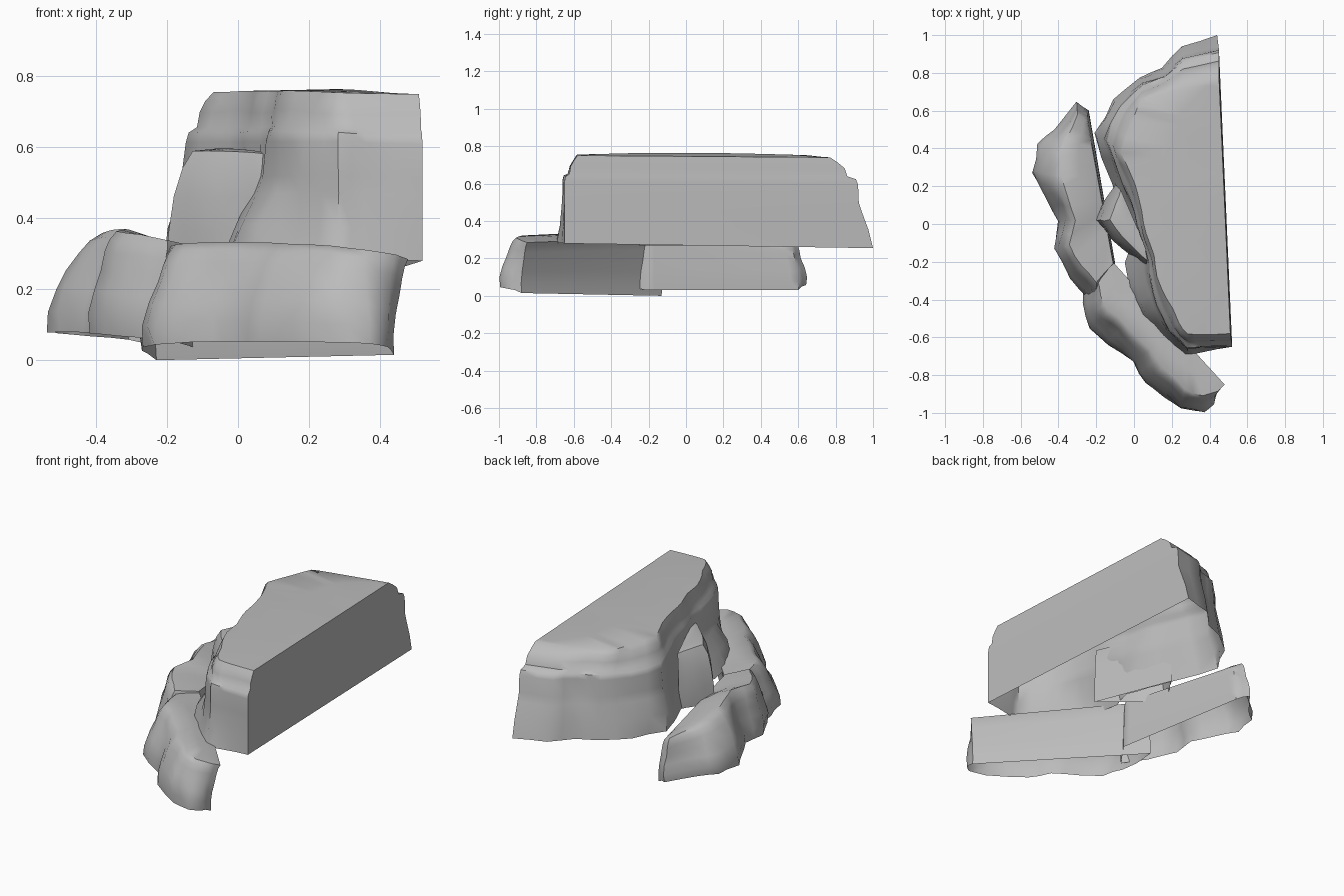
import bpy, bmesh, math
from mathutils import Vector, noise

cube = bpy.data.objects.get("Cube")
if cube:
    bpy.data.objects.remove(cube)

stone = bpy.data.materials.new("grey_stone")
stone.use_nodes = True
GREY = (0.5, 0.5, 0.5, 1)
stone.diffuse_color = GREY
stone.node_tree.nodes["Principled BSDF"].inputs["Base Color"].default_value = GREY
stone.node_tree.nodes["Principled BSDF"].inputs["Roughness"].default_value = 0.9


def resample(points):
    """Add a midpoint to every segment of an outline."""
    pts = [Vector(p) for p in points]
    out = [pts[0]]
    for a, b in zip(pts, pts[1:]):
        out += [(a + b) / 2, b]
    return out


def lerp(a, b, t):
    return a + (b - a) * t


def rock(name, outlines, levels, base, lip, top, hump, rough):
    """Hollow craggy front lofted through plan outlines, with a flat split back.
    levels: (height fraction, position along the outlines);
    base, top: z at both ends; lip, hump: extra z at the middle."""
    outlines = [resample(o) for o in outlines]
    n = len(outlines[0])
    bm = bmesh.new()
    front, back = [], []
    for h, t in levels:
        k = max(0, min(int(t), len(outlines) - 2))
        ring = []
        for i in range(n):
            u = i / (n - 1)
            arc = math.sin(math.pi * u)
            low = lerp(*base, u) + lip * math.sqrt(max(arc, 0))
            high = lerp(*top, u) + hump * arc
            p = lerp(outlines[k][i], outlines[k + 1][i], t - k).to_3d()
            p.z = lerp(low, high, h)
            # rugged displacement, fading out at the back corners
            shake = noise.noise_vector(p * 6) + noise.noise_vector(p * 13) * 0.5
            shake.z *= 0.5 if 0 < h < 1 else 0.1
            ring.append(p + shake * rough * min(1, arc * 3))
        a, b = ring[0], ring[-1]
        front.append([bm.verts.new(p) for p in ring])
        back.append([bm.verts.new(lerp(a, b, i / (n - 1))) for i in range(n)])

    def strip(a, b):
        for i in range(n - 1):
            bm.faces.new((a[i], a[i + 1], b[i + 1], b[i]))

    for k in range(len(levels) - 1):
        strip(front[k], front[k + 1])
        strip(back[k + 1], back[k])
    # gently crowned top
    middle = [bm.verts.new(lerp(f.co, b.co, 0.5) + Vector((0, 0, 0.012 * math.sin(math.pi * i / (n - 1)))))
              for i, (f, b) in enumerate(zip(front[-1], back[-1]))]
    strip(front[-1], middle)
    strip(middle, back[-1])
    bmesh.ops.remove_doubles(bm, verts=bm.verts, dist=0.0005)
    bmesh.ops.recalc_face_normals(bm, faces=bm.faces)
    mesh = bpy.data.meshes.new(name)
    bm.to_mesh(mesh)
    bm.free()
    mesh.materials.append(stone)
    obj = bpy.data.objects.new(name, mesh)
    bpy.context.collection.objects.link(obj)
    bpy.ops.object.select_all(action="DESELECT")
    obj.select_set(True)
    bpy.context.view_layer.objects.active = obj
    bpy.ops.object.shade_smooth_by_angle(angle=math.radians(48))


# tall rear rock: bulging foot, upright waist, stepped ledges up to the crown
rock("upper_rock",
     [[(.52, -.65), (.35, -.67), (.27, -.68), (.15, -.6), (.04, -.48), (-.04, -.33), (-.05, -.2), (0, -.08),
       (-.06, .05), (-.12, .22), (-.21, .48), (-.11, .66), (.03, .78), (.15, .83), (.25, .94), (.44, 1)],
      [(.52, -.65), (.36, -.65), (.28, -.66), (.19, -.56), (.12, -.43), (.09, -.32), (.08, -.2), (.04, -.06),
       (0, .06), (-.06, .22), (-.15, .45), (-.08, .62), (.05, .74), (.16, .79), (.26, .88), (.45, .92)],
      [(.51, -.58), (.37, -.59), (.29, -.58), (.23, -.52), (.16, -.4), (.12, -.28), (.1, -.16), (.07, -.04),
       (.04, .06), (0, .2), (-.06, .38), (-.02, .54), (.04, .65), (.13, .69), (.25, .72), (.45, .77)]],
     [(0, 0), (.2, .3), (.4, .75), (.5, .95), (.7, 1), (.76, 1.08), (.79, 1.38), (.88, 1.48), (.95, 1.75), (1, 2)],
     (.28, .255), .01, (.75, .74), .015, .018)

# slab wedged into the side of the upper rock
rock("wedged_slab",
     [[(.08, -.25), (0, -.18), (-.12, -.08), (-.2, .02), (-.15, .13), (-.1, .21)],
      [(.1, -.21), (.04, -.17), (-.06, -.07), (-.13, .02), (-.1, .11), (-.07, .18)]],
     [(0, 0), (.3, .1), (.6, .3), (.85, .55), (1, 1)],
     (.27, .27), 0, (.58, .58), .01, .012)

RIDGE = [(0, 0), (.2, -.04), (.42, .12), (.62, .38), (.8, .58), (.92, .76), (1, 1)]

# low ridge, front part
rock("front_ridge",
     [[(.44, -.88), (.42, -.95), (.36, -1), (.25, -.98), (.06, -.84), (0, -.72), (-.14, -.63), (-.23, -.55),
       (-.27, -.42), (-.28, -.3), (-.23, -.13)],
      [(.48, -.85), (.44, -.89), (.37, -.91), (.28, -.88), (.14, -.75), (.08, -.66), (-.04, -.54), (-.13, -.46),
       (-.18, -.37), (-.2, -.28), (-.14, -.17)]],
     RIDGE, (.015, 0), .045, (.285, .31), .035, .02)

# low ridge, rear part
rock("rear_ridge",
     [[(-.1, -.21), (-.24, -.4), (-.34, -.28), (-.42, -.13), (-.4, .02), (-.47, .15), (-.53, .27),
       (-.5, .42), (-.42, .5), (-.31, .63), (-.24, .6)],
      [(-.11, -.21), (-.2, -.31), (-.27, -.23), (-.34, -.11), (-.32, .03), (-.36, .15), (-.39, .26),
       (-.39, .36), (-.36, .44), (-.3, .57), (-.25, .56)]],
     RIDGE, (.03, .03), .05, (.32, .265), .075, .02)
